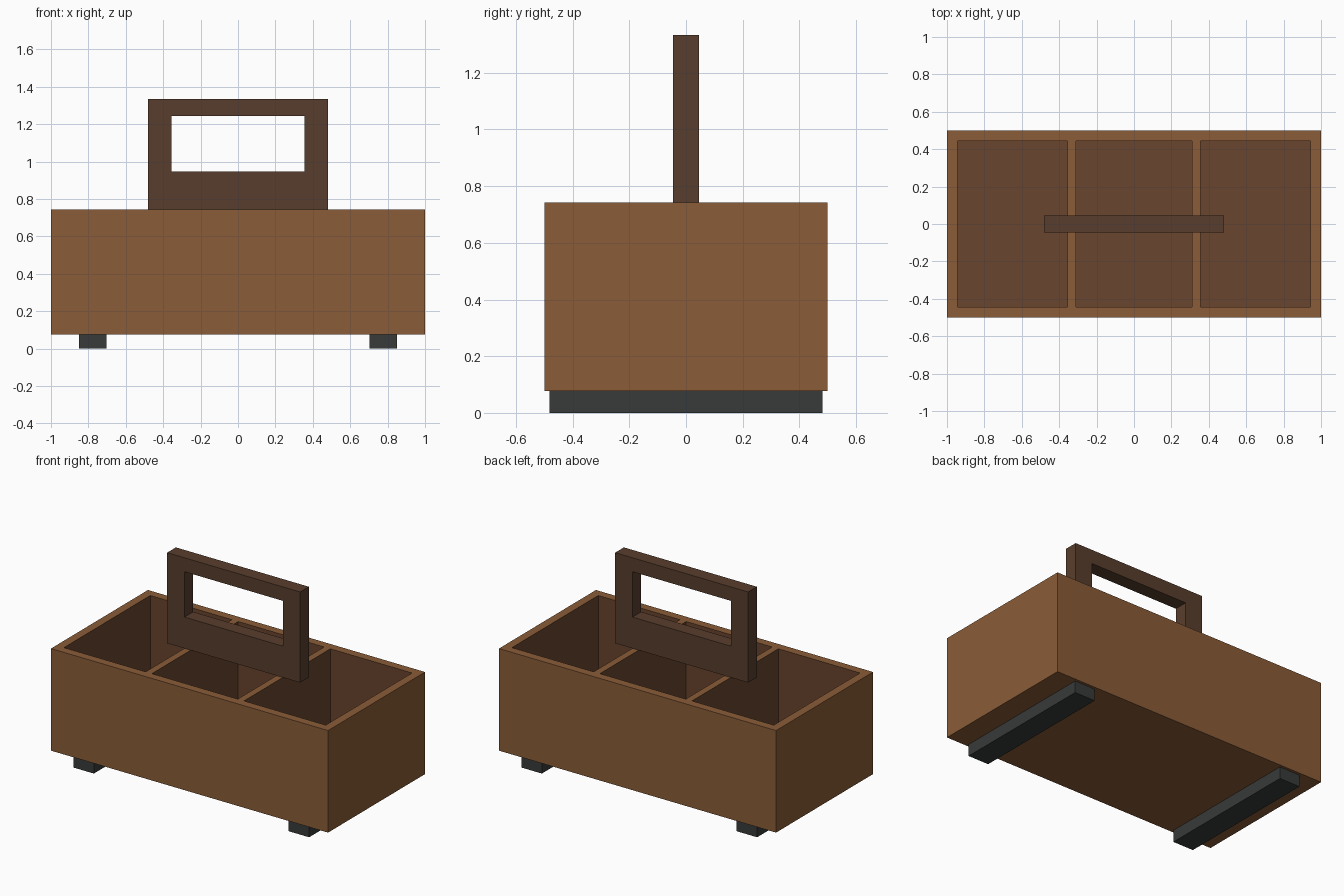
import bpy, bmesh
from mathutils import Vector

if "Cube" in bpy.data.objects:
    bpy.data.objects.remove(bpy.data.objects["Cube"])

Z0, Z1, FLOOR = 0.077, 0.743, 0.13


def material(name, rgb):
    m = bpy.data.materials.new(name)
    m.diffuse_color = (*rgb, 1)
    m.use_nodes = True
    m.node_tree.nodes["Principled BSDF"].inputs["Base Color"].default_value = m.diffuse_color
    return m


wood = material("wood", (0.254, 0.107, 0.038))
lining = material("dark_lining", (0.138, 0.058, 0.026))
handle_wood = material("handle_wood", (0.098, 0.048, 0.026))
rubber = material("rubber", (0.040, 0.042, 0.042))


def grid(bm, us, vs, place, skip=()):
    """Sheet of quads over the u and v lines; returns faces by cell index."""
    p = [[bm.verts.new(place(u, v)) for v in vs] for u in us]
    return {(i, j): bm.faces.new((p[i][j], p[i + 1][j], p[i + 1][j + 1], p[i][j + 1]))
            for i in range(len(us) - 1) for j in range(len(vs) - 1) if (i, j) not in skip}


def finish(bm, name, *mats):
    bmesh.ops.recalc_face_normals(bm, faces=bm.faces[:])
    me = bpy.data.meshes.new(name)
    bm.to_mesh(me)
    bm.free()
    for m in mats:
        me.materials.append(m)
    ob = bpy.data.objects.new(name, me)
    bpy.context.collection.objects.link(ob)
    return ob


# Tray: rim sheet, outer walls dropped from its border, bottom filled
bm = bmesh.new()
cells = grid(bm, (-1, -0.945, -0.355, -0.31, 0.31, 0.355, 0.945, 1),
             (-0.5, -0.445, 0.445, 0.5), lambda u, v: (u, v, Z1))
border = [e for e in bm.edges if e.is_boundary]
walls = bmesh.ops.extrude_edge_only(bm, edges=border)["geom"]
for v in walls:
    if isinstance(v, bmesh.types.BMVert):
        v.co.z = Z0
bmesh.ops.holes_fill(bm, edges=[e for e in bm.edges if e.is_boundary], sides=0)

# Three lined compartments sunk into the rim sheet
for i in (1, 3, 5):
    pocket = cells[i, 1]
    rim = list(pocket.verts)
    low = [bm.verts.new((v.co.x, v.co.y, FLOOR)) for v in rim]
    bm.faces.remove(pocket)
    inner = [bm.faces.new(low)]
    for k in range(4):
        n = (k + 1) % 4
        inner.append(bm.faces.new((rim[k], rim[n], low[n], low[k])))
    for f in inner:
        f.material_index = 1
finish(bm, "tray", wood, lining)

# Handle: upright frame with a grip opening
bm = bmesh.new()
grid(bm, (-0.48, -0.355, 0.355, 0.48), (Z1, 0.947, 1.243, 1.334),
     lambda u, v: (u, 0, v), skip={(1, 1)})
handle = finish(bm, "handle", handle_wood)
solid = handle.modifiers.new("thickness", "SOLIDIFY")
solid.thickness = 0.09
solid.offset = 0

# Two foot rails under the tray
for side, name in ((-1, "left_foot"), (1, "right_foot")):
    bm = bmesh.new()
    bmesh.ops.create_cube(bm, size=1)
    bmesh.ops.scale(bm, vec=Vector((0.148, 0.964, Z0)), verts=bm.verts[:])
    foot = finish(bm, name, rubber)
    foot.location = (side * 0.777, 0, Z0 / 2)
